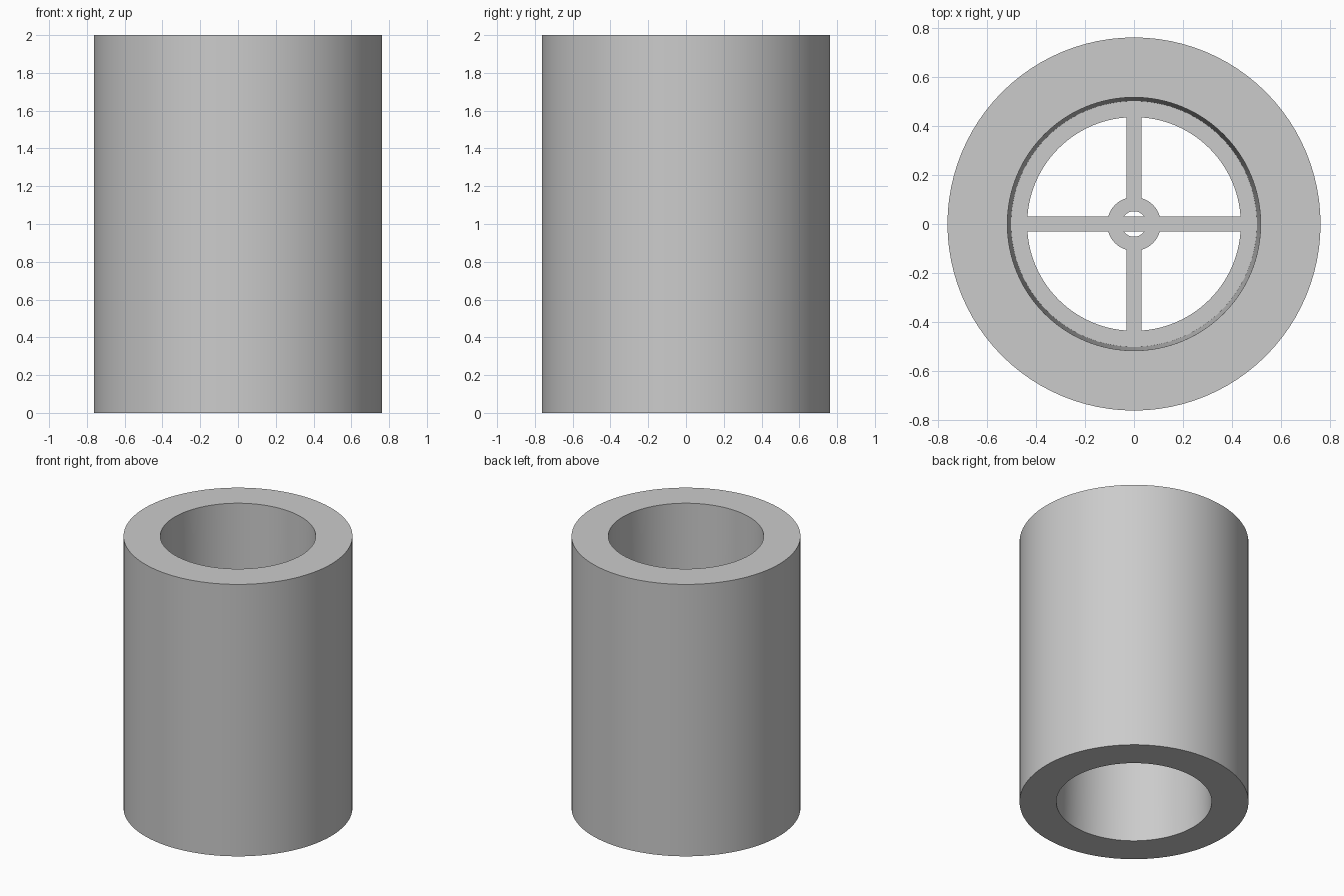
import bpy, bmesh, math

cube = bpy.data.objects.get("Cube")
if cube:
    bpy.data.objects.remove(cube, do_unlink=True)

grey = bpy.data.materials.new("plain grey")
grey.use_nodes = True
colour = (0.6, 0.6, 0.6, 1)
grey.diffuse_color = colour
grey.node_tree.nodes["Principled BSDF"].inputs["Base Color"].default_value = colour

MID = 1.0          # height of the web
HALF = 0.1         # half thickness of the web


def finish(name, bm):
    bmesh.ops.recalc_face_normals(bm, faces=bm.faces)
    mesh = bpy.data.meshes.new(name)
    bm.to_mesh(mesh)
    bm.free()
    mesh.materials.append(grey)
    obj = bpy.data.objects.new(name, mesh)
    bpy.context.collection.objects.link(obj)
    bpy.ops.object.select_all(action="DESELECT")
    obj.select_set(True)
    bpy.context.view_layer.objects.active = obj
    bpy.ops.object.shade_smooth_by_angle(angle=math.radians(30))
    return obj


def lathe(name, profile, steps=96):
    """Spin a closed (radius, height) outline around z."""
    bm = bmesh.new()
    verts = [bm.verts.new((r, 0, z)) for r, z in profile]
    edges = [bm.edges.new((v, verts[i - 1])) for i, v in enumerate(verts)]
    bmesh.ops.spin(bm, geom=verts + edges, cent=(0, 0, 0), axis=(0, 0, 1),
                   angle=math.tau, steps=steps, use_merge=True)
    bmesh.ops.remove_doubles(bm, verts=bm.verts, dist=0.0001)
    return finish(name, bm)


def bar(name, centre, size):
    bm = bmesh.new()
    bmesh.ops.create_cube(bm, size=1)
    bmesh.ops.scale(bm, vec=size, verts=bm.verts)
    bmesh.ops.translate(bm, vec=centre, verts=bm.verts)
    return finish(name, bm)


# Thick sleeve, its bore narrowing slightly to a ring ledge halfway up
low, high = MID - HALF, MID + HALF
lathe("sleeve", [(0.763, 0), (0.763, 2), (0.518, 2), (0.503, high),
                 (0.437, high), (0.437, low), (0.503, low), (0.518, 0)])

# Hub ring in the middle
lathe("hub", [(0.11, low), (0.11, high), (0.052, high), (0.052, low)], 48)

# Cross bar running through the hub, and two spokes that stop inside it
thick = 2 * HALF - 0.002
bar("cross_bar", (0, 0, MID), (0.92, 0.062, thick))
for name, side in (("front_spoke", -1), ("back_spoke", 1)):
    bar(name, (0, side * 0.27, MID), (0.062, 0.38, thick))
